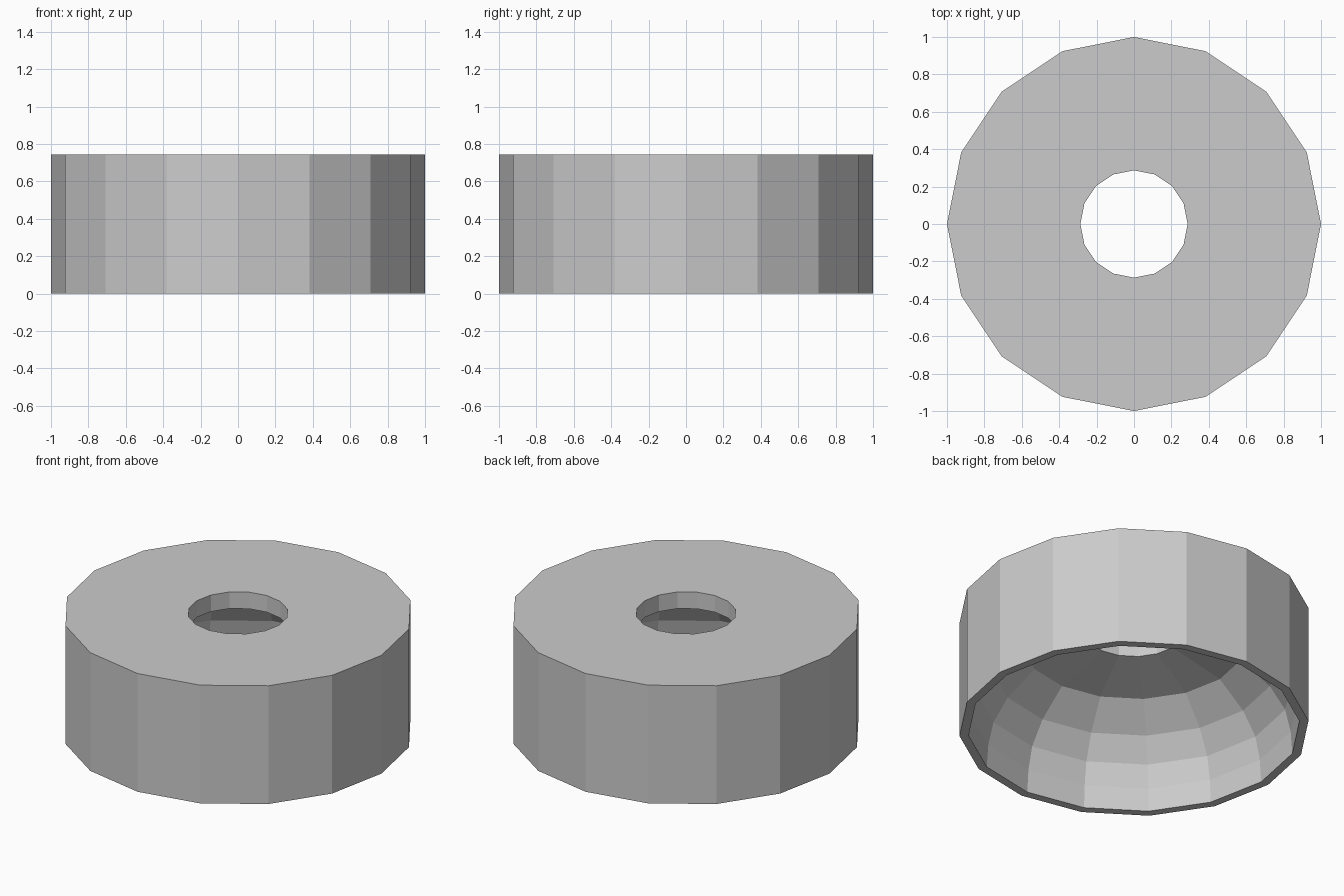
import bpy, bmesh
from math import cos, sin, tau

if "Cube" in bpy.data.objects:
    bpy.data.objects.remove(bpy.data.objects["Cube"])

SIDES = 16
# Closed cross-section (radius, height): outer wall, top, hole, domed cavity
profile = [(1.0, 0), (1.0, 0.745), (0.287, 0.745), (0.287, 0.64),
           (0.64, 0.563), (0.813, 0.42), (0.905, 0.282), (0.938, 0.142), (0.948, 0)]


def revolve(name, profile, sides):
    bm = bmesh.new()
    rings = [[bm.verts.new((r * cos(tau * i / sides), r * sin(tau * i / sides), z))
              for r, z in profile] for i in range(sides)]
    n = len(profile)
    for i in range(sides):
        a, b = rings[i], rings[(i + 1) % sides]
        for j in range(n):
            k = (j + 1) % n
            bm.faces.new((a[j], b[j], b[k], a[k]))
    bmesh.ops.recalc_face_normals(bm, faces=bm.faces)
    mesh = bpy.data.meshes.new(name)
    bm.to_mesh(mesh)
    bm.free()
    obj = bpy.data.objects.new(name, mesh)
    bpy.context.collection.objects.link(obj)
    return obj


# Faceted ring with a domed hollow underneath
revolve("domed_ring", profile, SIDES)
